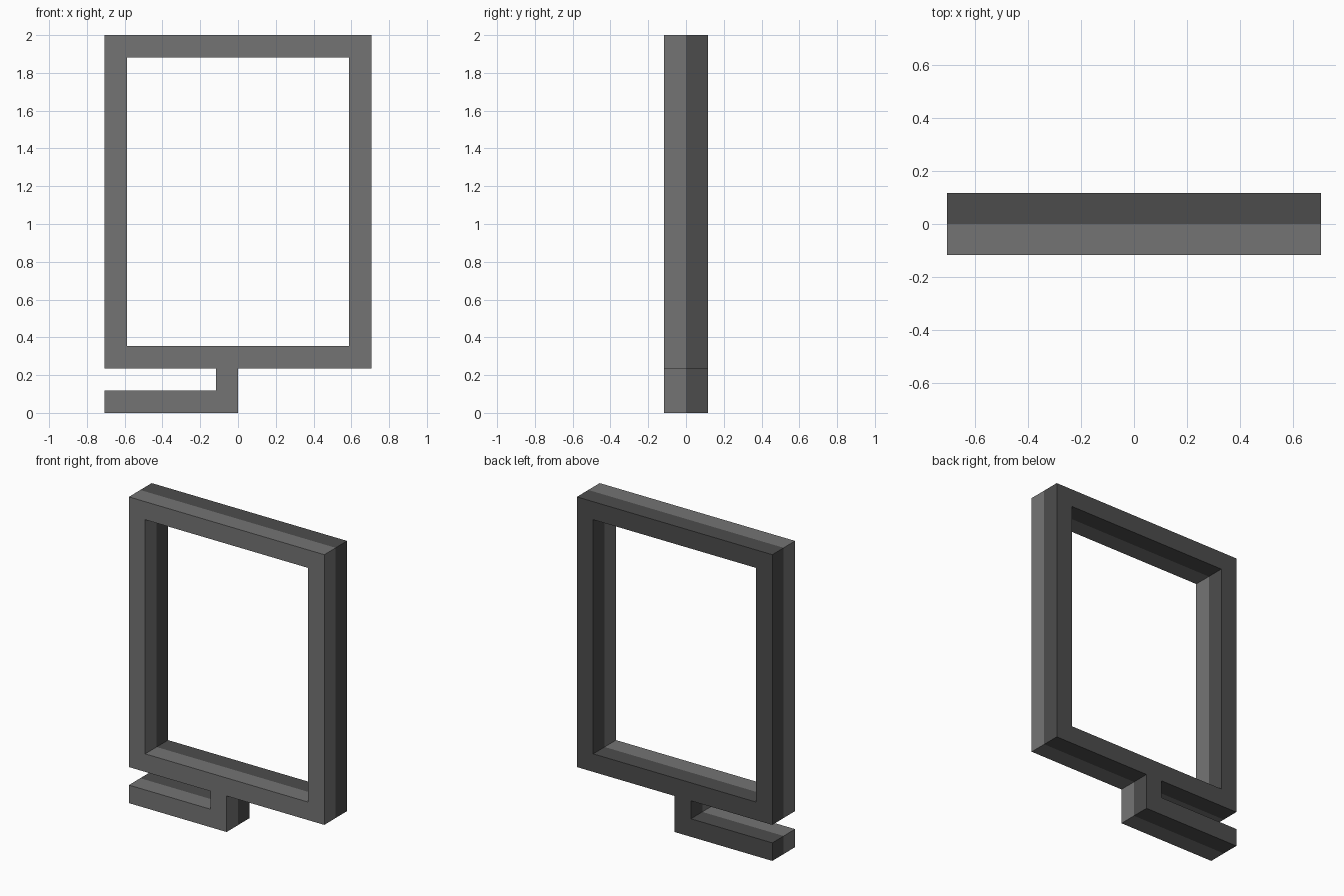
import bpy
import bmesh

cube = bpy.data.objects.get("Cube")
if cube:
    bpy.data.objects.remove(cube, do_unlink=True)

U = 2 / 17  # one bar thickness


def make_material(name, value):
    mat = bpy.data.materials.new(name)
    colour = (value, value, value, 1)
    mat.diffuse_color = colour
    mat.use_nodes = True
    bsdf = mat.node_tree.nodes["Principled BSDF"]
    bsdf.inputs["Base Color"].default_value = colour
    bsdf.inputs["Roughness"].default_value = 0.8
    return mat


MATERIALS = [make_material("mid_grey", 0.175), make_material("dark_grey", 0.073)]


def build(name, boxes, open_top=None):
    """Weld solid bars into one skin with a seam at y = 0, lighter in front."""
    bm = bmesh.new()
    for pts in boxes:
        for y in (-U, U):
            bm.faces.new([bm.verts.new((x * U, y, z * U)) for x, z in pts])
    bmesh.ops.remove_doubles(bm, verts=bm.verts, dist=1e-4)
    # Side walls, in a front and a back strip, on every boundary edge
    rims = [e for e in bm.edges if e.is_boundary and e.verts[0].co.y < 0]
    for edge in rims:
        a, b = (v.co.copy() for v in edge.verts)
        if open_top and all(abs(p.z - open_top * U) < 1e-4 for p in (a, b)):
            continue  # joint hidden against the neighbouring part
        for y0, y1 in ((-U, 0), (0, U)):
            bm.faces.new([bm.verts.new(c) for c in (
                (a.x, y0, a.z), (b.x, y0, b.z), (b.x, y1, b.z), (a.x, y1, a.z))])
    bmesh.ops.remove_doubles(bm, verts=bm.verts, dist=1e-4)
    bmesh.ops.recalc_face_normals(bm, faces=bm.faces)
    for face in bm.faces:
        face.material_index = int(face.calc_center_median().y > 0)
    mesh = bpy.data.meshes.new(name)
    bm.to_mesh(mesh)
    bm.free()
    for mat in MATERIALS:
        mesh.materials.append(mat)
    obj = bpy.data.objects.new(name, mesh)
    bpy.context.collection.objects.link(obj)


# Rectangular frame: four mitred bars between the outer and inner outline
outer = [(-6, 2), (6, 2), (6, 17), (-6, 17)]
inner = [(-5, 3), (5, 3), (5, 16), (-5, 16)]
build("frame", [(outer[i], outer[(i + 1) % 4], inner[(i + 1) % 4], inner[i])
                for i in range(4)])

# Hooked stand: short stem under the middle and a foot reaching to the right
build("stand", [[(-6, 0), (0, 0), (0, 2), (-1, 2), (-1, 1), (-6, 1)]], open_top=2)
